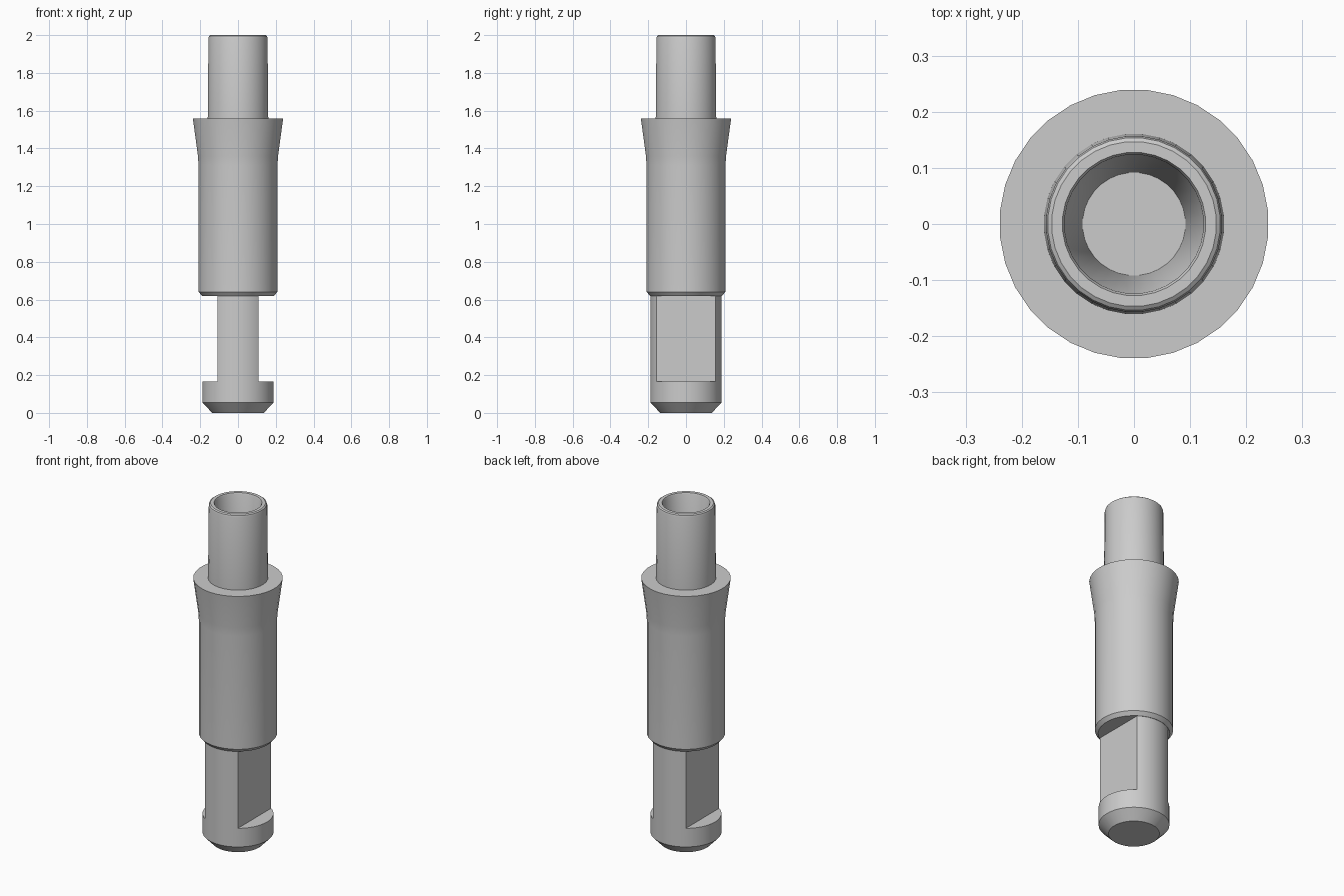
import bpy, bmesh, math
from mathutils import Matrix

old = bpy.data.objects.get("Cube")
if old:
    bpy.data.objects.remove(old, do_unlink=True)

SIDES = 32
steel = bpy.data.materials.new("grey_metal")
steel.use_nodes = True
colour = (0.6, 0.6, 0.6, 1)
steel.diffuse_color = colour
steel.node_tree.nodes["Principled BSDF"].inputs["Base Color"].default_value = colour


def add_object(name, bm):
    bmesh.ops.recalc_face_normals(bm, faces=bm.faces)
    mesh = bpy.data.meshes.new(name)
    bm.to_mesh(mesh)
    bm.free()
    mesh.materials.append(steel)
    obj = bpy.data.objects.new(name, mesh)
    bpy.context.collection.objects.link(obj)
    return obj


def lathe(name, profile):
    """Revolve (radius, height) points about z and cap both ends."""
    bm = bmesh.new()
    rings = []
    for r, z in profile:
        angles = [(i + 0.5) * math.tau / SIDES for i in range(SIDES)]
        rings.append([bm.verts.new((r * math.cos(a), r * math.sin(a), z)) for a in angles])
    for low, high in zip(rings, rings[1:]):
        for i in range(SIDES):
            j = (i + 1) % SIDES
            bm.faces.new((low[i], low[j], high[j], high[i]))
    bm.faces.new(rings[0])
    bm.faces.new(rings[-1])
    return add_object(name, bm)


def box(name, centre, size):
    bm = bmesh.new()
    bmesh.ops.create_cube(bm, size=1, matrix=Matrix.Translation(centre) @ Matrix.Diagonal((*size, 1)))
    obj = add_object(name, bm)
    obj.hide_render = True
    obj.hide_set(True)
    return obj


# Pin foot, sleeve, flared collar, hollow neck and tapered blind bore
foot = [(0.137, 0), (0.19, 0.055), (0.19, 0.62)]
sleeve = [(0.192, 0.62), (0.21, 0.641), (0.21, 1.31), (0.213, 1.36), (0.24, 1.558)]
neck = [(0.161, 1.558), (0.157, 1.985), (0.154, 1.995), (0.147, 2.0)]
bore = [(0.128, 2.0), (0.124, 1.992), (0.092, 1.45)]
body = lathe("stepped_pin", foot + sleeve + neck + bore)

# Two opposite flats milled into the pin
for side, sign in (("left", 1), ("right", -1)):
    cutter = box(side + "_flat_cutter", (sign * 0.258, 0, 0.3925), (0.3, 0.6, 0.455))
    cut = body.modifiers.new(side + "_flat", "BOOLEAN")
    cut.operation = "DIFFERENCE"
    cut.solver = "EXACT"
    cut.object = cutter

# Bake the flats, then shade smooth with crisp steps
bpy.ops.object.select_all(action="DESELECT")
body.select_set(True)
bpy.context.view_layer.objects.active = body
for name in [m.name for m in body.modifiers]:
    bpy.ops.object.modifier_apply(modifier=name)
bpy.ops.object.shade_smooth_by_angle(angle=math.radians(25))
for helper in [o for o in bpy.data.objects if o.name.endswith("_flat_cutter")]:
    bpy.data.objects.remove(helper, do_unlink=True)
